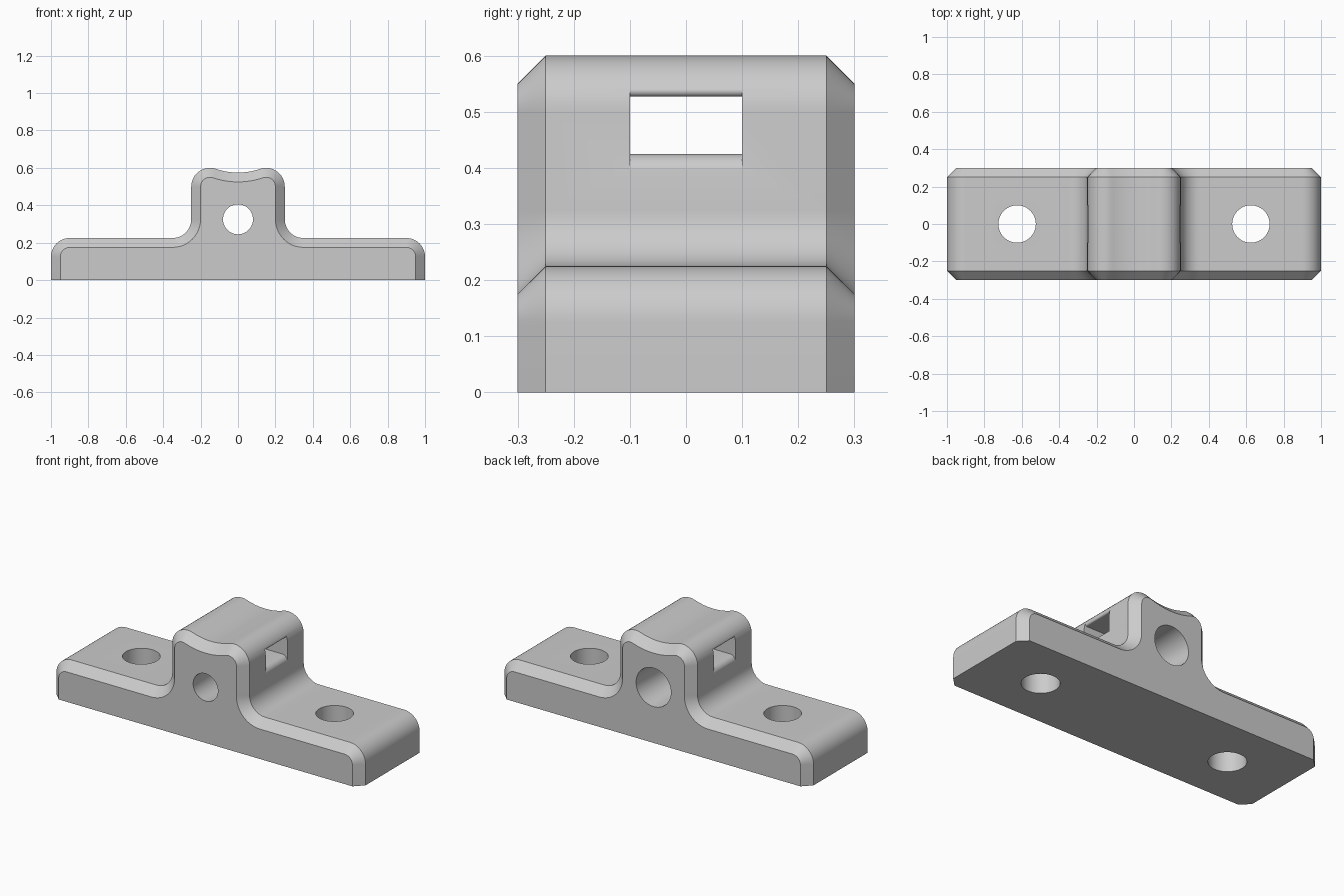
import bpy, bmesh, math
from mathutils import Matrix

if "Cube" in bpy.data.objects:
    bpy.data.objects.remove(bpy.data.objects["Cube"], do_unlink=True)

grey = bpy.data.materials.new("plain grey")
grey.use_nodes = True
grey.diffuse_color = (0.6, 0.6, 0.6, 1)
grey.node_tree.nodes["Principled BSDF"].inputs["Base Color"].default_value = (0.6, 0.6, 0.6, 1)


def arc(cx, cz, r, start, end, n=12):
    angles = [math.radians(start + (end - start) * i / n) for i in range(n + 1)]
    return [(cx + r * math.cos(a), cz + r * math.sin(a)) for a in angles]


def mirrored(half):
    """Close a right-hand outline with its mirror image."""
    return half + [(-x, z) for x, z in reversed(half) if x > 1e-5]


def make_object(name, bm):
    bmesh.ops.recalc_face_normals(bm, faces=bm.faces)
    mesh = bpy.data.meshes.new(name)
    bm.to_mesh(mesh)
    bm.free()
    mesh.materials.append(grey)
    obj = bpy.data.objects.new(name, mesh)
    bpy.context.collection.objects.link(obj)
    return obj


def loft(name, sections):
    """Join matching outlines, each given as (y, points), with capped ends."""
    bm = bmesh.new()
    rings = [[bm.verts.new((x, y, z)) for x, z in pts] for y, pts in sections]
    for a, b in zip(rings, rings[1:]):
        for i in range(len(a)):
            j = (i + 1) % len(a)
            bm.faces.new((a[i], a[j], b[j], b[i]))
    bm.faces.new(rings[0])
    bm.faces.new(rings[-1])
    return make_object(name, bm)


def bore(name, r1, r2, depth, matrix):
    bm = bmesh.new()
    bmesh.ops.create_cone(bm, cap_ends=True, segments=64, radius1=r1,
                          radius2=r2, depth=depth, matrix=matrix)
    return make_object(name, bm)


def outline(d):
    """Bracket silhouette, offset inward by d everywhere but the base."""
    crest = math.degrees(math.atan2(0.4375, -0.15))
    half = [(1 - d, 0)]
    half += arc(0.9, 0.125, 0.1 - d, 0, 90)
    half += arc(0.35, 0.325, 0.1 + d, 270, 180)
    half += arc(0.15, 0.5, 0.1 - d, 0, crest)
    half += arc(0, 0.9375, 0.3625 + d, crest - 180, -90)[1:]
    return mirrored(half)


# Bracket body with chamfered front and back edges
body = loft("bracket_body", [(-0.3, outline(0.05)), (-0.25, outline(0)),
                             (0.25, outline(0)), (0.3, outline(0.05))])

# Screw holes, tapered cross bore and strap slot with rounded mouths
cutters = [bore("screw_hole_cutter", 0.1, 0.1, 1, Matrix.Translation((x, 0, 0)))
           for x in (-0.625, 0.625)]
cutters.append(bore("cross_bore_cutter", 0.079, 0.114, 0.64,
                    Matrix.Translation((0, 0, 0.325)) @ Matrix.Rotation(-math.pi / 2, 4, "X")))
slot = [(0, 0.425)] + arc(0.215, 0.389, 0.036, 90, 0)
slot += [(0.3, 0.389), (0.3, 0.545)]
slot += arc(0.232, 0.537, 0.01, 24, -90, 6) + [(0, 0.527)]
cutters.append(loft("strap_slot_cutter", [(y, mirrored(slot)) for y in (-0.1, 0.1)]))

bpy.context.view_layer.objects.active = body
body.select_set(True)
for cutter in cutters:
    cutter.hide_render = True
    mod = body.modifiers.new(cutter.name, "BOOLEAN")
    mod.operation = "DIFFERENCE"
    mod.solver = "EXACT"
    mod.object = cutter
    bpy.ops.object.modifier_apply(modifier=mod.name)
for cutter in cutters:
    bpy.data.objects.remove(cutter, do_unlink=True)

bpy.ops.object.shade_smooth_by_angle(angle=math.radians(30))
